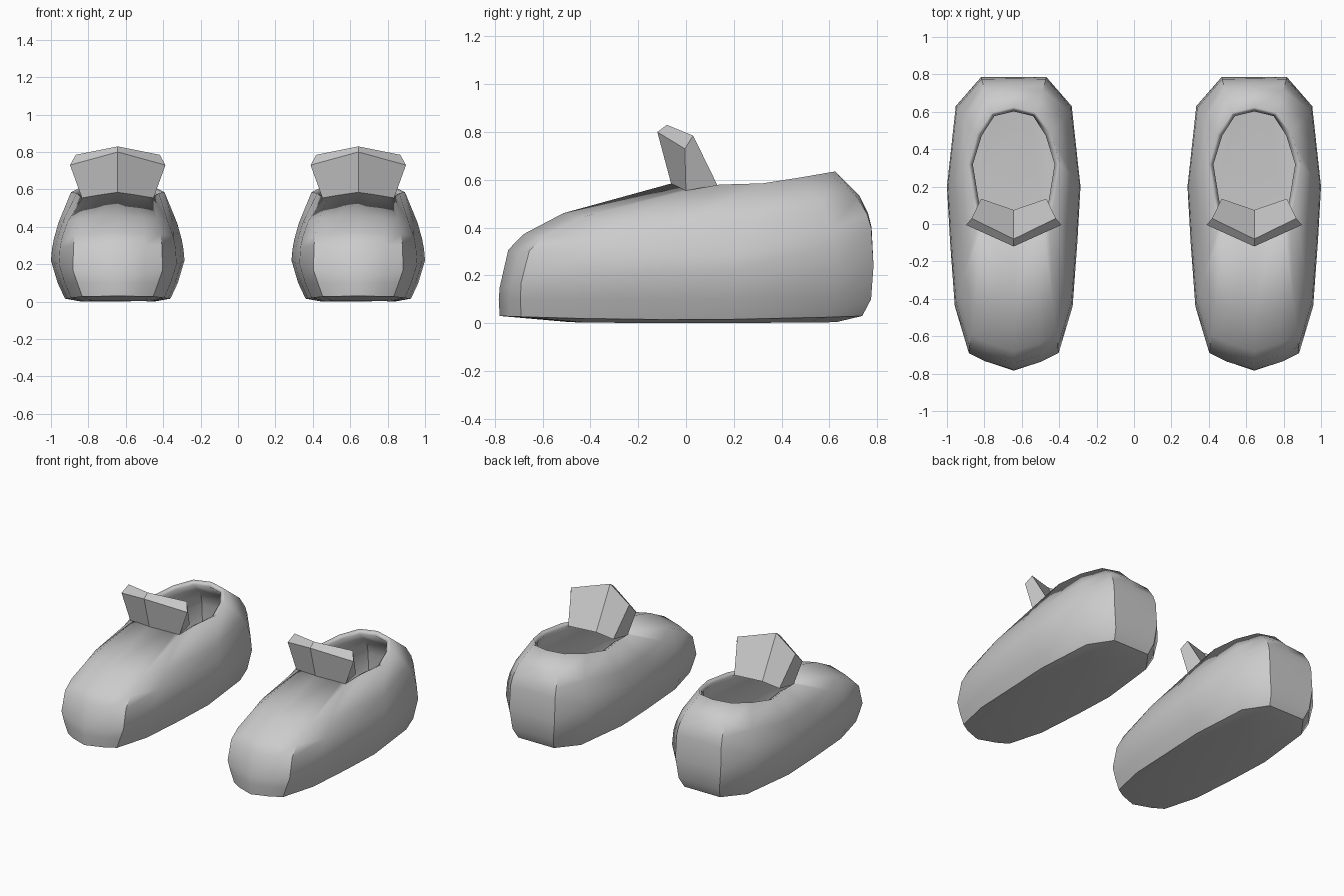
import bpy, bmesh, math

if "Cube" in bpy.data.objects:
    bpy.data.objects.remove(bpy.data.objects["Cube"])

GREY = bpy.data.materials.new("plain_grey")
GREY.diffuse_color = (0.6, 0.6, 0.6, 1)
GREY.use_nodes = True
GREY.node_tree.nodes["Principled BSDF"].inputs["Base Color"].default_value = GREY.diffuse_color

# Half outline of the shoe at its widest level, toe to heel: x, y, z, roundness
OUTLINE = [(0, -.78, .15, .34), (.15, -.735, .15, .34), (.24, -.69, .17, .36),
           (.315, -.44, .20, .45), (.34, -.10, .21, .55), (.357, .20, .22, .60),
           (.31, .63, .24, .45), (.175, .785, .24, .30), (0, .785, .24, .30)]
# Matching half outline of the foot opening: x, y, z
RIM = [(0, -.06, .585), (.10, -.03, .57), (.16, -.01, .56), (.19, 0, .555),
       (.22, .14, .58), (.25, .32, .585), (.20, .48, .61), (.12, .595, .63),
       (0, .625, .635)]


def full_ring(half):
    """Close a half ring by mirroring it in x."""
    return half + [(-x, y, z) for x, y, z in half[-2:0:-1]]


def lower_ring(sx, front, back, z_end, z_side):
    """Shrunken copy of the outline, lifted a little towards toe and heel."""
    ring = []
    for x, y, z, p in OUTLINE:
        lift = min(1, (y / .78) ** 2)
        ring.append((x * sx, y * (front if y < 0 else back),
                     z_side + (z_end - z_side) * lift))
    return full_ring(ring)


def upper_ring(s):
    """Ring a fraction s of the way from the outline to the rim, bulging up."""
    ring = []
    for (x, y, z, p), (rx, ry, rz) in zip(OUTLINE, RIM):
        h = s ** p if s else 0
        ring.append((x + (rx - x) * s, y + (ry - y) * s, z + (rz - z) * h))
    return full_ring(ring)


def make_object(name, bm, location):
    bmesh.ops.recalc_face_normals(bm, faces=bm.faces)
    mesh = bpy.data.meshes.new(name)
    bm.to_mesh(mesh)
    bm.free()
    mesh.materials.append(GREY)
    ob = bpy.data.objects.new(name, mesh)
    ob.location = location
    bpy.context.collection.objects.link(ob)
    return ob


def loft(bm, rings):
    """Skin closed rings of equal length and return their vertices."""
    rows = [[bm.verts.new(p) for p in ring] for ring in rings]
    n = len(rows[0])
    for a, b in zip(rows, rows[1:]):
        for i in range(n):
            j = (i + 1) % n
            bm.faces.new((a[i], a[j], b[j], b[i]))
    return rows


def shoe_body(name, x):
    bm = bmesh.new()
    rings = [lower_ring(.55, .62, .80, .004, 0),
             lower_ring(.79, 1.0, .94, .03, .015),
             lower_ring(.90, 1.005, .987, .10, .10)]
    rings += [upper_ring(s) for s in (0, .05, .14, .37, 1)]
    rows = loft(bm, rings)
    bm.faces.new(rows[0])
    ob = make_object(name, bm, (x, 0, 0))
    # Wall thickness gives the rim and the hollow inside
    wall = ob.modifiers.new("wall", 'SOLIDIFY')
    wall.thickness = .035
    wall.offset = -1
    bpy.ops.object.select_all(action='DESELECT')
    ob.select_set(True)
    bpy.context.view_layer.objects.active = ob
    bpy.ops.object.shade_smooth_by_angle(angle=math.radians(42))


def tongue(name, x):
    # Cross-section loop: front bottom, front top, back top, back bottom
    middle = [(0, -.06, .575), (0, -.12, .80), (0, -.08, .83), (0, .075, .55)]
    side = [(.19, 0, .55), (.255, -.005, .73), (.225, .03, .785), (.175, .135, .57)]
    bm = bmesh.new()
    rows = loft(bm, [side, middle, [(-a, b, c) for a, b, c in side]])
    bm.faces.new(rows[0])
    bm.faces.new(rows[-1])
    make_object(name, bm, (x, 0, 0))


for label, x in (("left", -.643), ("right", .643)):
    shoe_body(label + "_shoe_body", x)
    tongue(label + "_shoe_tongue", x)
